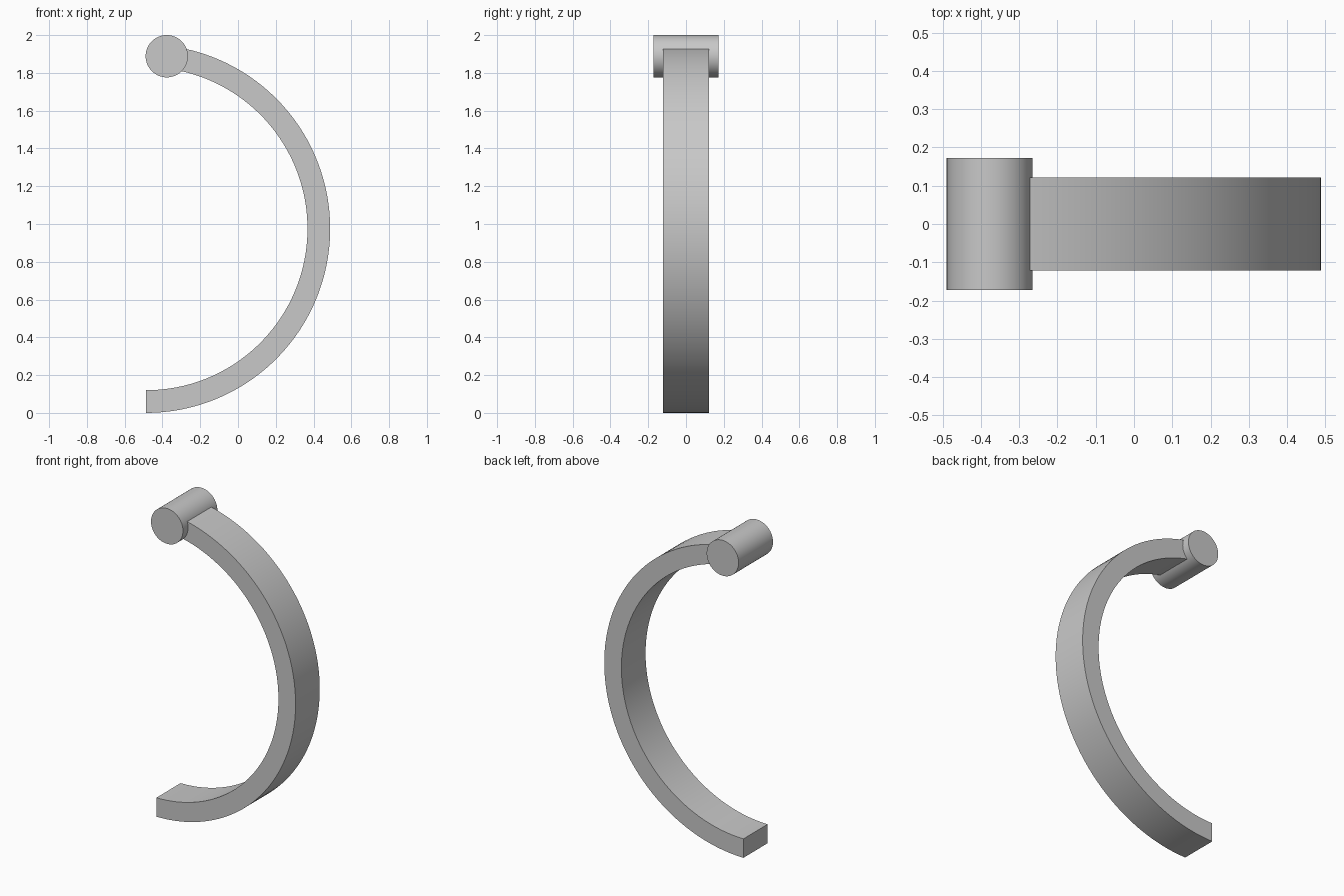
import bpy
import bmesh
from math import radians, sin, cos
from mathutils import Vector

cube = bpy.data.objects.get("Cube")
if cube:
    bpy.data.objects.remove(cube, do_unlink=True)

# Shared grey material
GREY = (0.58, 0.58, 0.58, 1)
grey = bpy.data.materials.new("plain grey")
grey.use_nodes = True
grey.diffuse_color = GREY
grey.node_tree.nodes["Principled BSDF"].inputs["Base Color"].default_value = GREY

CENTRE = Vector((-0.487, 0, 0.975))
R_OUT, R_IN = 0.975, 0.855
START, END = radians(-90), radians(83.1)


def on_arc(radius, angle):
    return CENTRE + Vector((radius * cos(angle), 0, radius * sin(angle)))


def extrude_profile(name, points, depth):
    """Solid made by extruding an outline in the xz plane along y."""
    bm = bmesh.new()
    front = bm.faces.new([bm.verts.new((p.x, -depth / 2, p.z)) for p in points])
    result = bmesh.ops.extrude_face_region(bm, geom=[front], use_keep_orig=True)
    moved = [v for v in result["geom"] if isinstance(v, bmesh.types.BMVert)]
    bmesh.ops.translate(bm, verts=moved, vec=(0, depth, 0))
    bmesh.ops.recalc_face_normals(bm, faces=bm.faces[:])
    mesh = bpy.data.meshes.new(name)
    bm.to_mesh(mesh)
    bm.free()
    mesh.materials.append(grey)
    obj = bpy.data.objects.new(name, mesh)
    bpy.context.collection.objects.link(obj)
    bpy.ops.object.select_all(action="DESELECT")
    obj.select_set(True)
    bpy.context.view_layer.objects.active = obj
    bpy.ops.object.shade_smooth_by_angle(angle=radians(30))
    return obj


# Curved band of rectangular section
STEPS = 64
angles = [START + (END - START) * i / STEPS for i in range(STEPS + 1)]
outline = [on_arc(R_OUT, a) for a in angles]
outline += [on_arc(R_IN, a) for a in reversed(angles)]
extrude_profile("curved_band", outline, 0.242)

# Round pin across the upper end of the band
pin_centre = on_arc((R_OUT + R_IN) / 2, END) + Vector((0, 0, 0.005))
SIDES = 64
rim = [pin_centre + 0.112 * Vector((cos(a), 0, sin(a)))
       for a in (radians(360) * i / SIDES for i in range(SIDES))]
extrude_profile("end_pin", rim, 0.344)
